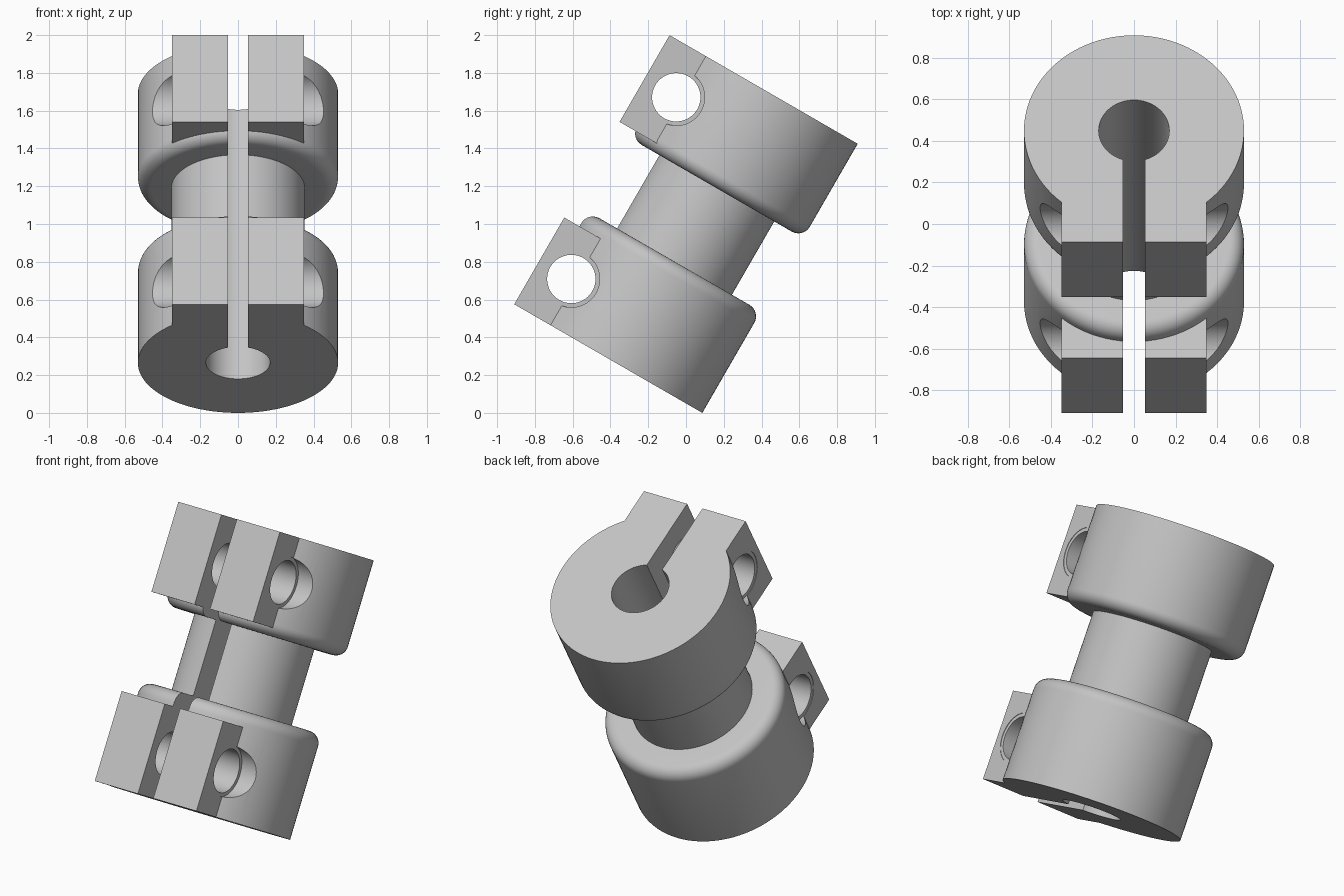
import bpy
import bmesh
from math import radians, pi, sin, cos
from mathutils import Matrix

cube = bpy.data.objects.get("Cube")
if cube:
    bpy.data.objects.remove(cube, do_unlink=True)

LENGTH = 1.645
HEAD_R, SHAFT_R, BORE_R = 0.53, 0.353, 0.17
LOW_HEAD, HIGH_HEAD = 0.62, LENGTH - 0.577
FILLET = 0.07
EAR_H, EAR_W, EAR_FRONT = 0.53, 0.35, 0.62
SCREW_Y = -0.425

grey = bpy.data.materials.new("machined_grey")
grey.use_nodes = True
grey.diffuse_color = (0.55, 0.55, 0.55, 1)
grey.node_tree.nodes["Principled BSDF"].inputs["Base Color"].default_value = (0.55, 0.55, 0.55, 1)


def make_object(name, bm):
    bmesh.ops.recalc_face_normals(bm, faces=bm.faces)
    mesh = bpy.data.meshes.new(name)
    bm.to_mesh(mesh)
    bm.free()
    mesh.materials.append(grey)
    obj = bpy.data.objects.new(name, mesh)
    bpy.context.collection.objects.link(obj)
    return obj


def box(name, x0, x1, y0, y1, z0, z1):
    bm = bmesh.new()
    centre = Matrix.Translation(((x0 + x1) / 2, (y0 + y1) / 2, (z0 + z1) / 2))
    bmesh.ops.create_cube(bm, size=1, matrix=centre @ Matrix.Diagonal((x1 - x0, y1 - y0, z1 - z0, 1)))
    return make_object(name, bm)


def cross_rod(name, radius, x0, x1, z):
    bm = bmesh.new()
    place = Matrix.Translation(((x0 + x1) / 2, SCREW_Y, z)) @ Matrix.Rotation(pi / 2, 4, "Y")
    bmesh.ops.create_cone(bm, cap_ends=True, segments=64, radius1=radius, radius2=radius,
                          depth=x1 - x0, matrix=place)
    return make_object(name, bm)


def combine(target, tool, operation):
    tool.hide_render = True
    mod = target.modifiers.new(operation.lower(), "BOOLEAN")
    mod.operation = operation
    mod.solver = "EXACT"
    mod.object = tool
    bpy.context.view_layer.objects.active = target
    bpy.ops.object.modifier_apply(modifier=mod.name)
    bpy.data.objects.remove(tool, do_unlink=True)


def fillet(z, direction):
    # Quarter round from the head's side to its inner face
    return [(HEAD_R - FILLET + FILLET * cos(a), z + direction * FILLET * (sin(a) - 1))
            for a in (pi / 2 * i / 8 for i in range(9))]


# Turned body: two heads, a narrow shaft and a through bore
profile = [(BORE_R, 0), (HEAD_R, 0)] + fillet(LOW_HEAD, 1)
profile += [(SHAFT_R, LOW_HEAD), (SHAFT_R, HIGH_HEAD)]
profile += fillet(HIGH_HEAD, -1)[::-1] + [(HEAD_R, LENGTH), (BORE_R, LENGTH)]
bm = bmesh.new()
verts = [bm.verts.new((r, 0, z)) for r, z in profile]
edges = [bm.edges.new((verts[i - 1], verts[i])) for i in range(len(verts))]
bmesh.ops.spin(bm, geom=verts + edges, cent=(0, 0, 0), axis=(0, 0, 1),
               angle=2 * pi, steps=96, use_merge=True)
bmesh.ops.remove_doubles(bm, verts=bm.verts, dist=0.0001)
body = make_object("clamp_coupling", bm)

# Clamping ears, flush with each end
for z in (0, LENGTH - EAR_H):
    combine(body, box("clamp_ear", -EAR_W, EAR_W, -EAR_FRONT, -0.3, z, z + EAR_H), "UNION")

# Slot from the bore out to the front
combine(body, box("slot_cutter", -0.053, 0.053, -1, 0, -0.1, LENGTH + 0.1), "DIFFERENCE")

# Screw holes and wider recesses on both sides
for z in (0.267, LENGTH - 0.267):
    combine(body, cross_rod("screw_cutter", 0.128, -1, 1, z), "DIFFERENCE")
    for x0, x1 in ((-1, -EAR_W + 0.003), (EAR_W - 0.003, 1)):
        combine(body, cross_rod("recess_cutter", 0.15, x0, x1, z), "DIFFERENCE")

# Shade, then lean the whole piece backwards
bpy.ops.object.select_all(action="DESELECT")
body.select_set(True)
bpy.context.view_layer.objects.active = body
bpy.ops.object.shade_smooth_by_angle(angle=radians(25))
body.rotation_euler = (radians(-30), 0, 0)
body.location = (0, -0.3725, 0.265)
